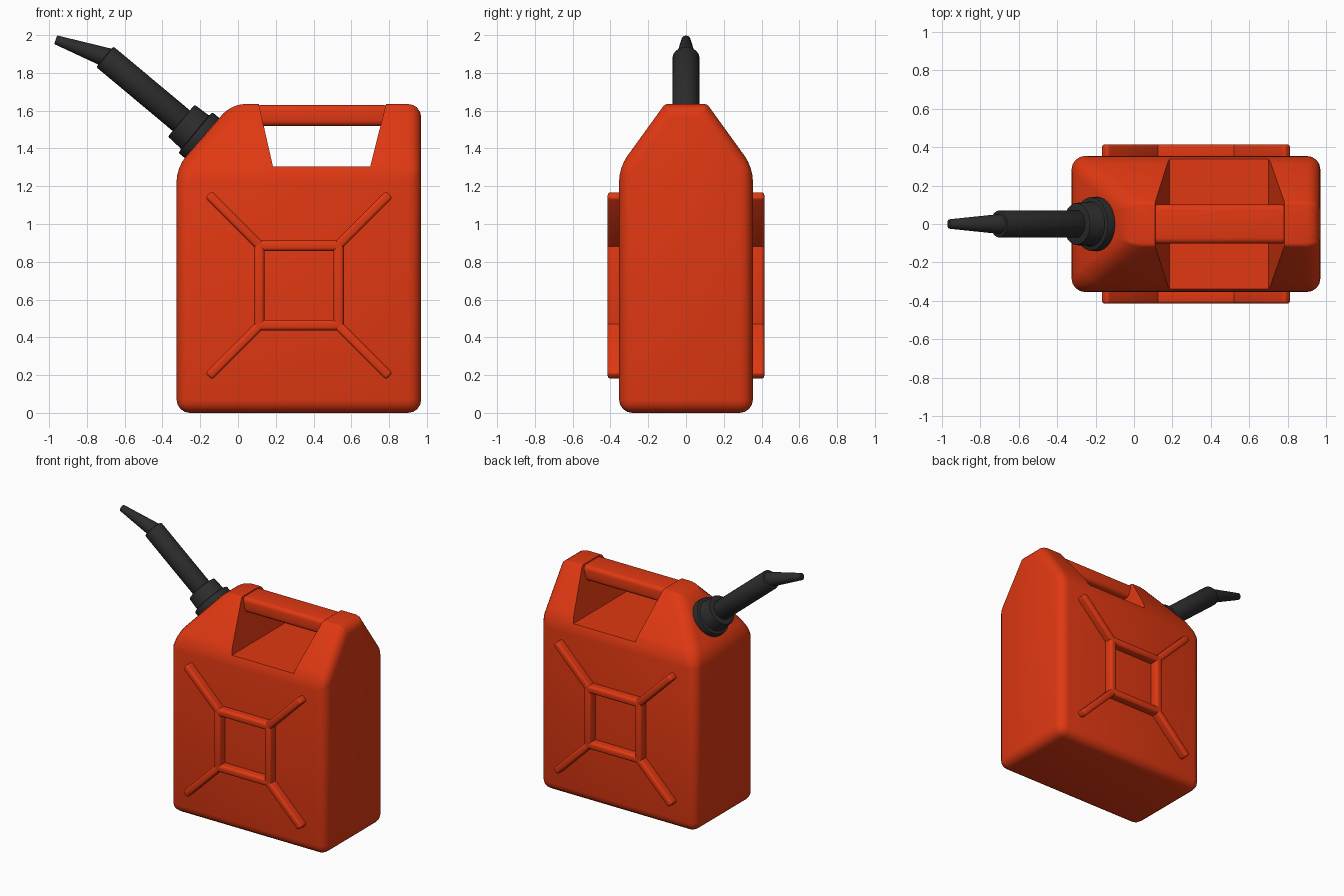
import bpy, bmesh, math
from mathutils import Vector, Matrix

if "Cube" in bpy.data.objects:
    bpy.data.objects.remove(bpy.data.objects["Cube"])


def material(name, col):
    m = bpy.data.materials.new(name)
    m.diffuse_color = col
    m.use_nodes = True
    m.node_tree.nodes["Principled BSDF"].inputs["Base Color"].default_value = m.diffuse_color
    return m


RED = material("red_plastic", (0.75, 0.04, 0.006, 1))
BLACK = material("black_plastic", (0.025, 0.025, 0.025, 1))


def add(name, bm, mat):
    bmesh.ops.recalc_face_normals(bm, faces=bm.faces)
    me = bpy.data.meshes.new(name)
    bm.to_mesh(me)
    bm.free()
    me.materials.append(mat)
    ob = bpy.data.objects.new(name, me)
    bpy.context.collection.objects.link(ob)
    return ob


def activate(ob):
    bpy.ops.object.select_all(action='DESELECT')
    ob.select_set(True)
    bpy.context.view_layer.objects.active = ob


def bevel(ob, width, segments=3, limit='ANGLE'):
    b = ob.modifiers.new("bevel", 'BEVEL')
    b.width, b.segments, b.limit_method = width, segments, limit
    b.angle_limit = math.radians(25)
    activate(ob)
    bpy.ops.object.modifier_apply(modifier=b.name)


def smooth(ob, angle=32):
    activate(ob)
    bpy.ops.object.shade_smooth_by_angle(angle=math.radians(angle))


def box(name, center, size, mat, width, turn=0.0):
    bm = bmesh.new()
    bmesh.ops.create_cube(bm, size=1, matrix=Matrix.Translation(center)
                          @ Matrix.Rotation(turn, 4, 'Y')
                          @ Matrix.Diagonal((*size, 1)))
    ob = add(name, bm, mat)
    bevel(ob, width, 4)
    smooth(ob)
    return ob


def lathe(name, start, axis, profile, width, n=32):
    # profile is (radius, distance along axis)
    bm = bmesh.new()
    m = Matrix.Translation(start) @ Vector(axis).to_track_quat('Z', 'Y').to_matrix().to_4x4()
    rings = [[bm.verts.new(m @ Vector((r * math.cos(i * math.tau / n),
                                       r * math.sin(i * math.tau / n), t)))
              for i in range(n)] for r, t in profile]
    for a, b in zip(rings, rings[1:]):
        for i in range(n):
            j = (i + 1) % n
            bm.faces.new((a[i], a[j], b[j], b[i]))
    bm.faces.new(rings[0][::-1])
    bm.faces.new(rings[-1])
    ob = add(name, bm, BLACK)
    bevel(ob, width, 2)
    smooth(ob)
    return ob


# Can body: tapered hull with softened edges
bm = bmesh.new()
for y in (-1, 1):
    for x, w, z in ((-0.325, 0.354, 0), (0.97, 0.354, 0), (-0.325, 0.354, 1.3),
                    (0.97, 0.354, 1.3), (-0.035, 0.112, 1.635), (0.97, 0.112, 1.635)):
        bm.verts.new((x, y * w, z))
bmesh.ops.convex_hull(bm, input=bm.verts)
bmesh.ops.dissolve_limit(bm, angle_limit=0.02, verts=bm.verts, edges=bm.edges)
layer = bm.edges.layers.float.new("bevel_weight_edge")
for e in bm.edges:
    a, b = (v.co for v in e.verts)
    e[layer] = 0.2 if min(a.z, b.z) > 1.5 and abs(a.y - b.y) < 0.01 else 1.0
body = add("can_body", bm, RED)
bevel(body, 0.07, 4, 'WEIGHT')

# Grip opening cut through the shoulder
bm = bmesh.new()
pts = ((0.185, 1.305), (0.70, 1.305), (0.80, 1.70), (0.095, 1.70))
face = bm.faces.new([bm.verts.new((x, -0.6, z)) for x, z in pts])
ext = bmesh.ops.extrude_face_region(bm, geom=[face])
bmesh.ops.translate(bm, vec=(0, 1.2, 0),
                    verts=[v for v in ext["geom"] if isinstance(v, bmesh.types.BMVert)])
cutter = add("grip_cutter", bm, RED)
cutter.hide_render = True
mod = body.modifiers.new("grip", 'BOOLEAN')
mod.operation, mod.solver, mod.object = 'DIFFERENCE', 'EXACT', cutter
activate(body)
bpy.ops.object.modifier_apply(modifier=mod.name)
bpy.data.objects.remove(cutter)
smooth(body)

# Handle bar
box("handle", (0.445, 0, 1.574), (0.71, 0.205, 0.112), RED, 0.03)

# Raised ribs: square frame and four diagonals on each face
CX, CZ, H = 0.3225, 0.675, 0.21
for side, sy in (("front", -1), ("back", 1)):
    y = sy * 0.372
    for s in (-1, 1):
        box(side + "_frame_rail", (CX, y, CZ + s * H), (2 * H + 0.045, 0.086, 0.055), RED, 0.018)
        box(side + "_frame_post", (CX + s * H, y, CZ), (0.055, 0.086, 2 * H + 0.045), RED, 0.018)
        for t in (-1, 1):
            d = 0.34
            box(side + "_diagonal_rib", (CX + s * d, y, CZ + t * d * 1.01),
                (0.392, 0.086, 0.05), RED, 0.016, -s * t * math.pi / 4)

# Collar, spout tube and angled nozzle
P, A = Vector((-0.226, 0, 1.485)), Vector((-0.767, 0, 0.641))
lathe("spout_collar", P, A, ((0.14, -0.1), (0.14, 0), (0.115, 0), (0.11, 0.097), (0.06, 0.097)), 0.008)
lathe("spout_tube", P, A, ((0.071, 0.05), (0.071, 0.624)), 0.008)
lathe("spout_nozzle", (-0.67, 0, 1.872), (-0.251, 0, 0.088),
      ((0.055, 0), (0.05, 0.05), (0.024, 0.313)), 0.004)
